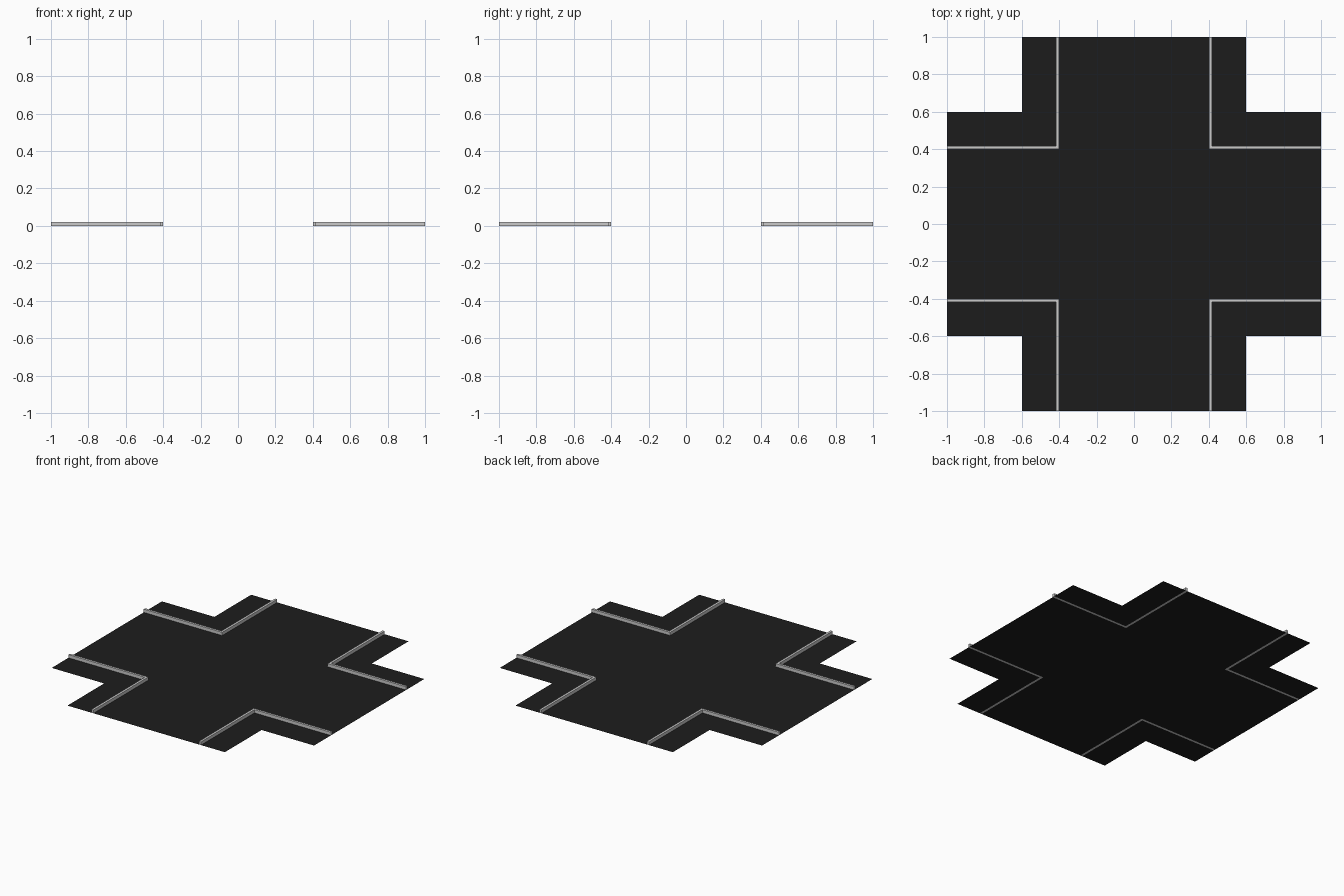
import bpy, bmesh

if "Cube" in bpy.data.objects:
    bpy.data.objects.remove(bpy.data.objects["Cube"])

INNER, OUTER, EDGE, END, HEIGHT = 0.402, 0.418, 0.6, 1.0, 0.022

asphalt = bpy.data.materials.new("asphalt")
asphalt.diffuse_color = (0.012, 0.012, 0.012, 1)
asphalt.use_nodes = True
asphalt.node_tree.nodes["Principled BSDF"].inputs["Base Color"].default_value = asphalt.diffuse_color


def l_shape(a, b):
    """Corner strip running between offsets a and b."""
    return [(a, a), (END, a), (END, b), (b, b), (b, END), (a, END)]


def flat_part(name, outline, height=0.0, mat=None, sx=1, sy=1):
    bm = bmesh.new()
    pts = [(x * sx, y * sy, 0) for x, y in outline]
    if sx * sy < 0:
        pts.reverse()
    face = bm.faces.new([bm.verts.new(p) for p in pts])
    if height:
        top = bmesh.ops.extrude_face_region(bm, geom=[face], use_keep_orig=True)
        verts = [g for g in top["geom"] if isinstance(g, bmesh.types.BMVert)]
        bmesh.ops.translate(bm, verts=verts, vec=(0, 0, height))
        bmesh.ops.recalc_face_normals(bm, faces=bm.faces)
    mesh = bpy.data.meshes.new(name)
    bm.to_mesh(mesh)
    bm.free()
    obj = bpy.data.objects.new(name, mesh)
    bpy.context.collection.objects.link(obj)
    if mat:
        mesh.materials.append(mat)
    return obj


# Crossing road surface
r = INNER
flat_part("road", [(r, r), (r, END), (-r, END), (-r, r), (-END, r), (-END, -r),
                   (-r, -r), (-r, -END), (r, -END), (r, -r), (END, -r), (END, r)],
          mat=asphalt)

# Raised curb and flat sidewalk in each corner
for sx, sy, corner in ((1, 1, "back_right"), (-1, 1, "back_left"),
                       (-1, -1, "front_left"), (1, -1, "front_right")):
    flat_part("curb_" + corner, l_shape(INNER, OUTER), HEIGHT, None, sx, sy)
    flat_part("sidewalk_" + corner, l_shape(OUTER, EDGE), 0, asphalt, sx, sy)
